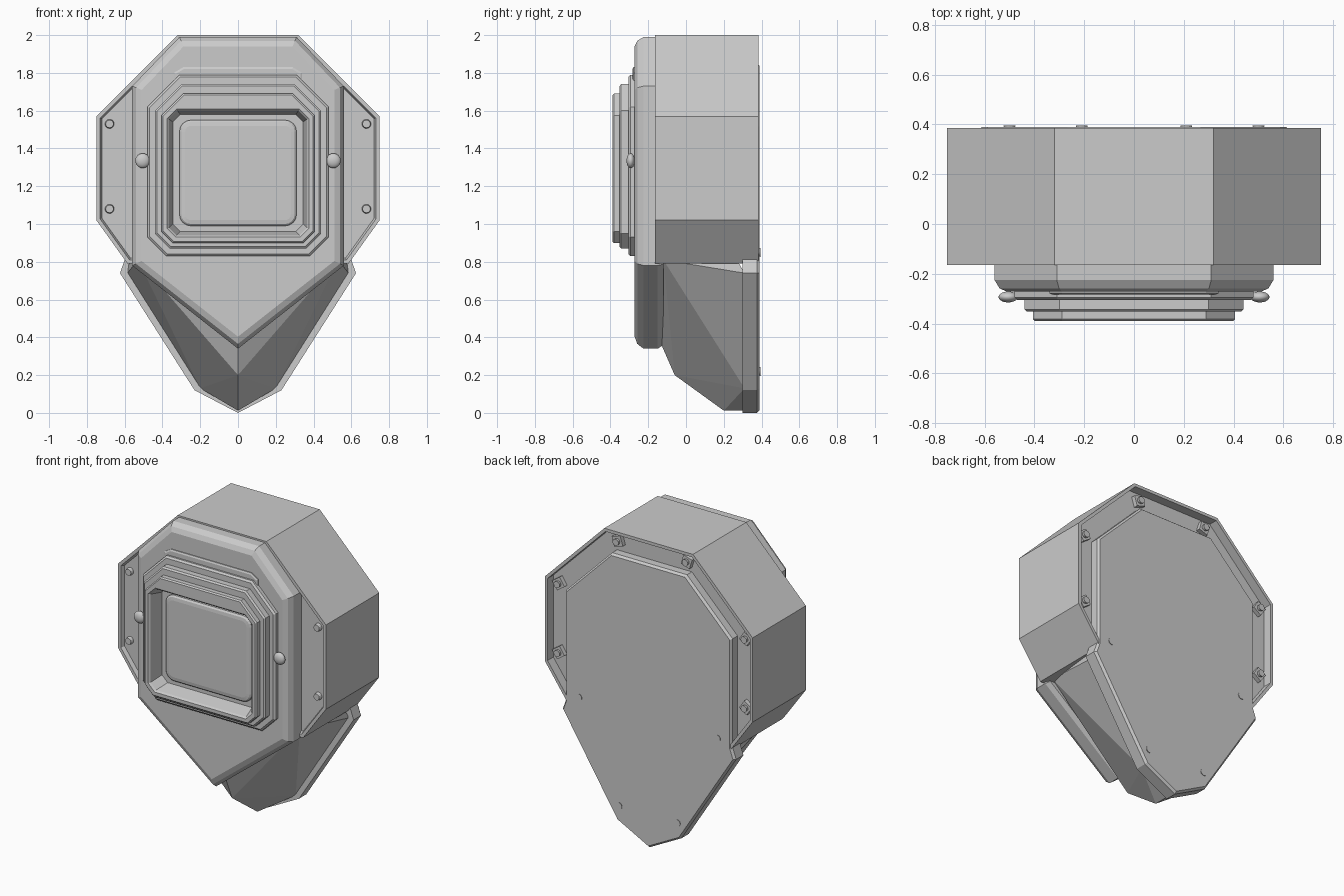
import bpy, bmesh, math
from mathutils import Vector, Matrix

if "Cube" in bpy.data.objects:
    bpy.data.objects.remove(bpy.data.objects["Cube"])

grey = bpy.data.materials.new("mid grey")
grey.diffuse_color = (0.6, 0.6, 0.6, 1)
grey.use_nodes = True
grey.node_tree.nodes["Principled BSDF"].inputs["Base Color"].default_value = grey.diffuse_color


def finish(name, bm, smooth=False):
    bmesh.ops.recalc_face_normals(bm, faces=bm.faces)
    me = bpy.data.meshes.new(name)
    bm.to_mesh(me)
    bm.free()
    me.materials.append(grey)
    ob = bpy.data.objects.new(name, me)
    bpy.context.collection.objects.link(ob)
    if smooth:
        for p in me.polygons:
            p.use_smooth = True
    return ob


def mirrored(half):
    """Right half outline (x, z) from top to bottom -> closed clockwise outline."""
    return half + [(-x, z) for x, z in reversed(half) if x > 1e-6]


def inset(pts, d):
    """Move every edge of a clockwise outline inward by d."""
    out = []
    n = len(pts)
    for i in range(n):
        a, b, c = (Vector(pts[(i + k) % n]) for k in (-1, 0, 1))
        e, f = (b - a).normalized(), (c - b).normalized()
        n1, n2 = Vector((e.y, -e.x)), Vector((f.y, -f.x))
        p = b + (n1 + n2) * (d / (1 + n1.dot(n2)))
        out.append((p.x, p.y))
    return out


def loft(name, rings):
    """Skin a row of (outline, y) rings and cap both ends."""
    bm = bmesh.new()
    rows = [[bm.verts.new((x, y, z)) for x, z in pts] for pts, y in rings]
    n = len(rows[0])
    for a, b in zip(rows, rows[1:]):
        for i in range(n):
            j = (i + 1) % n
            bm.faces.new((a[i], a[j], b[j], b[i]))
    bm.faces.new(rows[0])
    bm.faces.new(rows[-1])
    return finish(name, bm)


def octagon(hw, z0, z1, top_hw, low):
    """Frame outline: wide upper chamfer, smaller lower chamfer."""
    c = hw - top_hw
    return mirrored([(top_hw, z1), (hw, z1 - c), (hw, z0 + low), (hw - low, z0)])


def stud(name, x, y, z, r, depth, sides=12):
    bm = bmesh.new()
    bmesh.ops.create_cone(bm, cap_ends=True, segments=sides, radius1=r, radius2=r * 0.8,
                          depth=depth,
                          matrix=Matrix.Translation((x, y, z)) @ Matrix.Rotation(math.pi / 2, 4, 'X'))
    return finish(name, bm)


# Housing: outer wall with a raised rim front and back
body = mirrored([(0.32, 2.0), (0.75, 1.57), (0.75, 1.02), (0.585, 0.79)])
rim = inset(body, 0.02)
loft("housing", [(rim, 0.325), (rim, 0.385), (body, 0.385), (body, -0.165),
                 (rim, -0.165), (inset(body, 0.03), -0.14)])

# Shield-shaped front plate with bevelled front edge
shield = mirrored([(0.31, 1.99), (0.56, 1.73), (0.56, 0.78), (0, 0.34)])
loft("front_plate", [(inset(shield, 0.015), -0.12), (shield, -0.15), (shield, -0.225),
                     (inset(shield, 0.02), -0.258), (inset(shield, 0.05), -0.272)])

# Stepped screen frame with recessed opening
s1 = octagon(0.48, 0.83, 1.79, 0.31, 0.1)
s2 = octagon(0.44, 0.87, 1.74, 0.30, 0.08)
s3 = octagon(0.405, 0.90, 1.69, 0.29, 0.06)
hole = octagon(0.365, 0.94, 1.60, 0.32, 0.04)
floor = octagon(0.345, 0.96, 1.58, 0.305, 0.04)
loft("screen_frame", [(s1, -0.25), (s1, -0.295), (inset(s1, 0.012), -0.305), (s2, -0.305),
                      (s2, -0.343), (inset(s2, 0.01), -0.352), (s3, -0.352), (s3, -0.382),
                      (inset(s3, 0.008), -0.39), (inset(hole, -0.01), -0.39),
                      (hole, -0.38), (floor, -0.29)])

# Lip above the frame
lip = mirrored([(0.29, 1.83), (0.34, 1.80), (0.34, 1.74), (0.29, 1.74)])
loft("frame_lip", [(lip, -0.26), (lip, -0.278), (inset(lip, 0.01), -0.283)])

# Rounded screen
screen = []
for cx, cz, a0 in ((0.25, 1.49, 90), (0.25, 1.05, 0), (-0.25, 1.05, -90), (-0.25, 1.49, -180)):
    for k in range(5):
        a = math.radians(a0 - k * 22.5)
        screen.append((cx + 0.06 * math.cos(a), cz + 0.06 * math.sin(a)))
loft("screen", [(screen, -0.28), (screen, -0.302), (inset(screen, 0.01), -0.311),
                (inset(screen, 0.03), -0.314)])

# Back cover running down into the tail
cover = mirrored([(0.27, 1.85), (0.60, 1.52), (0.60, 0.81), (0.625, 0.74), (0.23, 0.12), (0, 0.0)])
loft("back_cover", [(cover, 0.30), (cover, 0.375), (inset(cover, 0.012), 0.39)])

# Faceted wedge under the housing
bm = bmesh.new()
wedge = [(0, -0.13, 0.36), (0, -0.06, 0.2), (0, 0.2, 0.012), (0, 0.31, 0.012)]
for s in (-1, 1):
    wedge += [(s * x, y, z) for x, y, z in
              ((0.53, -0.12, 0.81), (0.575, 0.27, 0.81), (0.585, 0.31, 0.74), (0.2, 0.31, 0.13))]
for p in wedge:
    bm.verts.new(p)
bmesh.ops.convex_hull(bm, input=bm.verts)
finish("tail_wedge", bm)

for s, side in ((-1, "left"), (1, "right")):
    # Side knobs
    bm = bmesh.new()
    bmesh.ops.create_uvsphere(bm, u_segments=20, v_segments=12, radius=1)
    bmesh.ops.scale(bm, vec=(0.039, 0.022, 0.039), verts=bm.verts)
    bmesh.ops.translate(bm, vec=(s * 0.505, -0.293, 1.335), verts=bm.verts)
    finish(side + "_knob", bm, smooth=True)

    # Front screws
    for z in (1.53, 1.08):
        stud(side + "_front_screw", s * 0.68, -0.148, z, 0.026, 0.03)

    # Nuts in the back channel
    for x, z, turn in ((0.25, 1.92, 0.3), (0.675, 1.53, 0.6), (0.675, 1.08, 0.6)):
        bm = bmesh.new()
        bmesh.ops.create_cube(bm, size=1, matrix=Matrix.Translation((s * x, 0.335, z))
                              @ Matrix.Rotation(s * turn, 4, 'Y')
                              @ Matrix.Diagonal((0.065, 0.035, 0.065, 1)))
        finish(side + "_back_nut", bm)
        stud(side + "_back_bolt", s * x, 0.355, z, 0.022, 0.03)

    # Small pins on the back cover
    for x, z in ((0.5, 0.85), (0.21, 0.22)):
        stud(side + "_cover_pin", s * x, 0.386, z, 0.024, 0.018)
